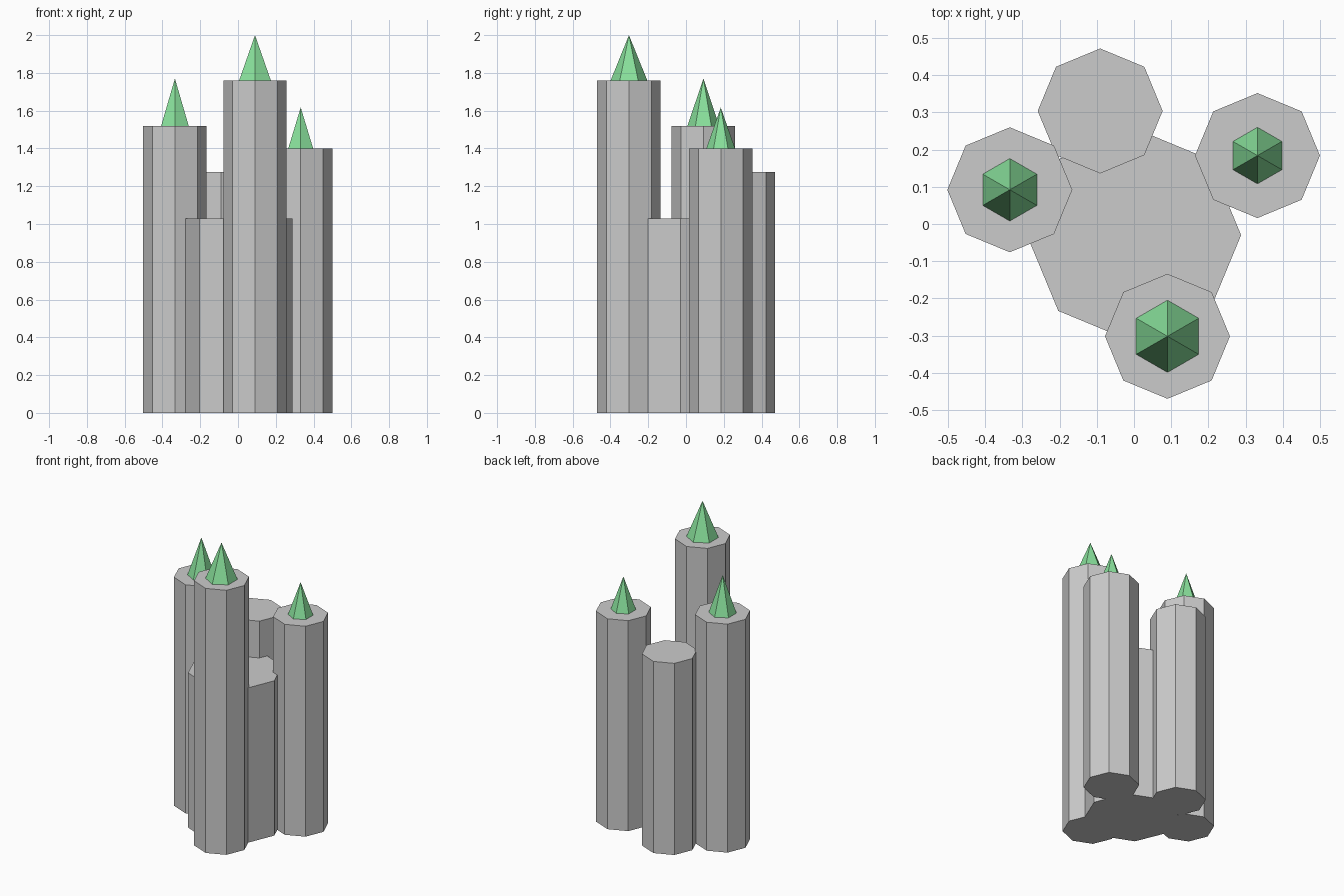
import bpy

if "Cube" in bpy.data.objects:
    bpy.data.objects.remove(bpy.data.objects["Cube"])


def prism(name, x, y, radius, z0, z1, sides, tip=None):
    # tip=0 makes a pointed spire, otherwise a straight column
    bpy.ops.mesh.primitive_cone_add(
        vertices=sides, radius1=radius, radius2=radius if tip is None else tip,
        depth=z1 - z0, location=(x, y, (z0 + z1) / 2))
    obj = bpy.context.object
    obj.name = name
    return obj


green = bpy.data.materials.new("spire_green")
green.diffuse_color = (0.25, 0.75, 0.33, 1)
green.use_nodes = True
green.node_tree.nodes["Principled BSDF"].inputs["Base Color"].default_value = green.diffuse_color

# Wide central keep
prism("central_keep", 0, -0.03, 0.288, 0, 1.03, 8)

# Surrounding towers: name, x, y, height, spire radius, spire top
towers = [
    ("front", 0.09, -0.302, 1.76, 0.097, 2.00),
    ("left", -0.334, 0.092, 1.52, 0.084, 1.77),
    ("right", 0.332, 0.184, 1.40, 0.076, 1.617),
    ("back", -0.091, 0.304, 1.275, 0, 0),
]
for side, x, y, height, spire_radius, spire_top in towers:
    prism(side + "_tower", x, y, 0.168, 0, height, 8)
    if spire_radius:
        spire = prism(side + "_spire", x, y, spire_radius, height, spire_top, 6, tip=0)
        spire.data.materials.append(green)
